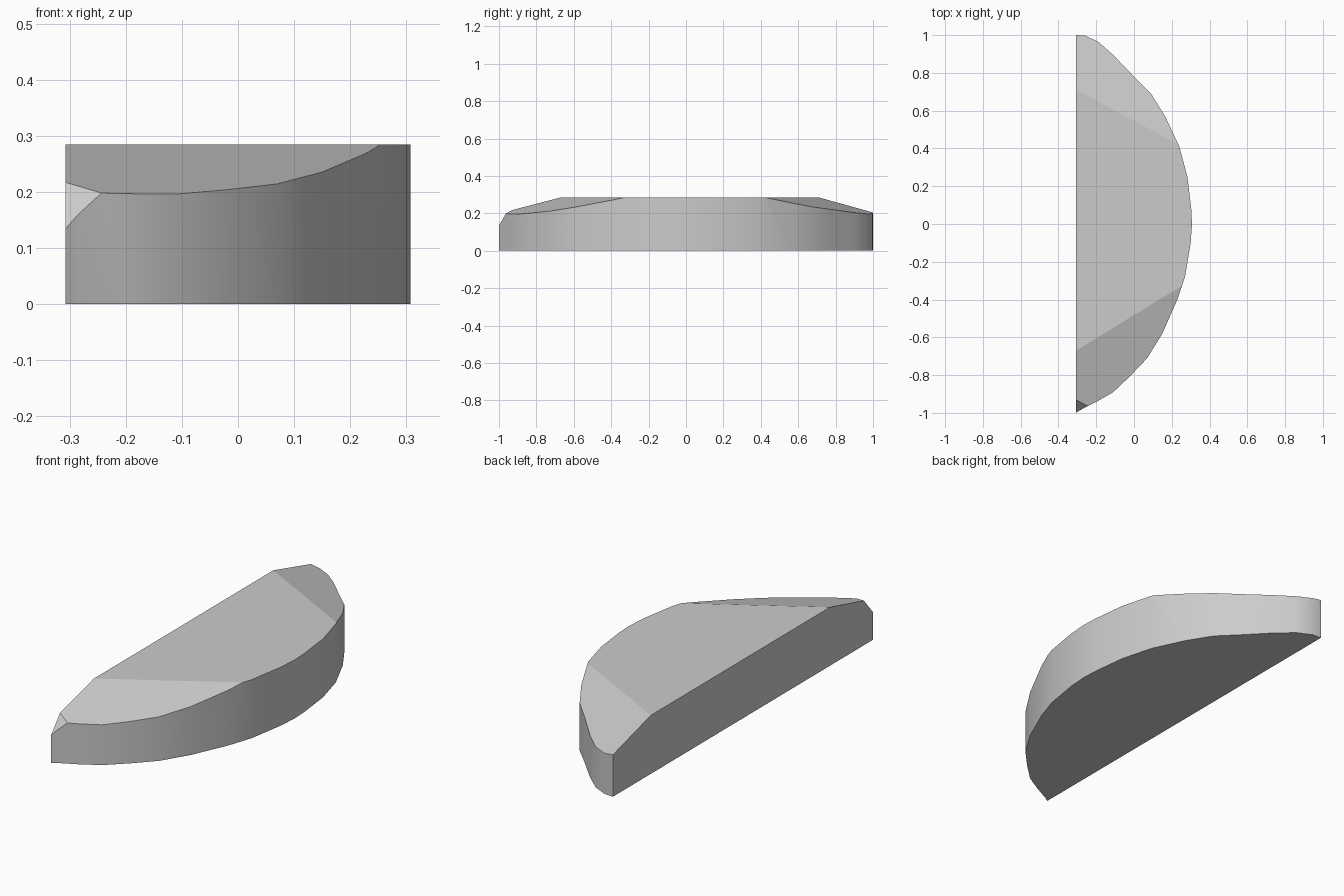
import bpy, bmesh
from mathutils import Vector

cube = bpy.data.objects.get("Cube")
if cube:
    bpy.data.objects.remove(cube, do_unlink=True)

FLAT_X, HEIGHT = -0.307, 0.285

grey = bpy.data.materials.new("light grey")
grey.use_nodes = True
grey.diffuse_color = (0.6, 0.6, 0.6, 1)
grey.node_tree.nodes["Principled BSDF"].inputs["Base Color"].default_value = (0.6, 0.6, 0.6, 1)

# Half-moon outline, from the front corner round the curve to the back corner
outline = [(FLAT_X, -1), (-0.285, -0.985), (-0.2, -0.942), (-0.11, -0.89),
           (-0.02, -0.805), (0.07, -0.71), (0.15, -0.58), (0.23, -0.4),
           (0.27, -0.28), (0.3, -0.1), (0.307, 0), (0.303, 0.08),
           (0.283, 0.25), (0.24, 0.41), (0.165, 0.57), (0.09, 0.69),
           (0, 0.78), (-0.11, 0.895), (-0.19, 0.965), (-0.26, 0.998), (FLAT_X, 1)]

bm = bmesh.new()
base = bm.faces.new([bm.verts.new((x, y, 0)) for x, y in outline])
top = bmesh.ops.extrude_face_region(bm, geom=[base])
bmesh.ops.translate(bm, vec=(0, 0, HEIGHT),
                    verts=[v for v in top["geom"] if isinstance(v, bmesh.types.BMVert)])
bmesh.ops.recalc_face_normals(bm, faces=bm.faces)


def slice_off(a, b, c):
    """Cut away everything above the plane through three points and cap it."""
    a, b, c = Vector(a), Vector(b), Vector(c)
    normal = (b - a).cross(c - a)
    if normal.z < 0:
        normal.negate()
    cut = bmesh.ops.bisect_plane(bm, geom=bm.verts[:] + bm.edges[:] + bm.faces[:],
                                 plane_co=a, plane_no=normal, clear_outer=True)
    edges = [e for e in cut["geom_cut"] if isinstance(e, bmesh.types.BMEdge)]
    bmesh.ops.holes_fill(bm, edges=edges, sides=0)


# Long slopes at both ends, then the small clipped front corner
slice_off((FLAT_X, -0.67, HEIGHT), (0.2, -0.36, HEIGHT), (-0.15, -0.9, 0.2))
slice_off((FLAT_X, 0.71, HEIGHT), (0.24, 0.42, HEIGHT), (-0.2, 0.96, 0.2))
slice_off((FLAT_X, -0.945, 0.2), (-0.265, -0.976, 0.177), (FLAT_X, -1, 0.135))

# Smooth curved wall, flat everywhere else
bmesh.ops.recalc_face_normals(bm, faces=bm.faces)
for face in bm.faces:
    face.smooth = abs(face.normal.z) < 0.1 and face.normal.x > -0.5

mesh = bpy.data.meshes.new("half_moon_slab")
bm.to_mesh(mesh)
bm.free()
mesh.materials.append(grey)
slab = bpy.data.objects.new("half_moon_slab", mesh)
bpy.context.collection.objects.link(slab)
